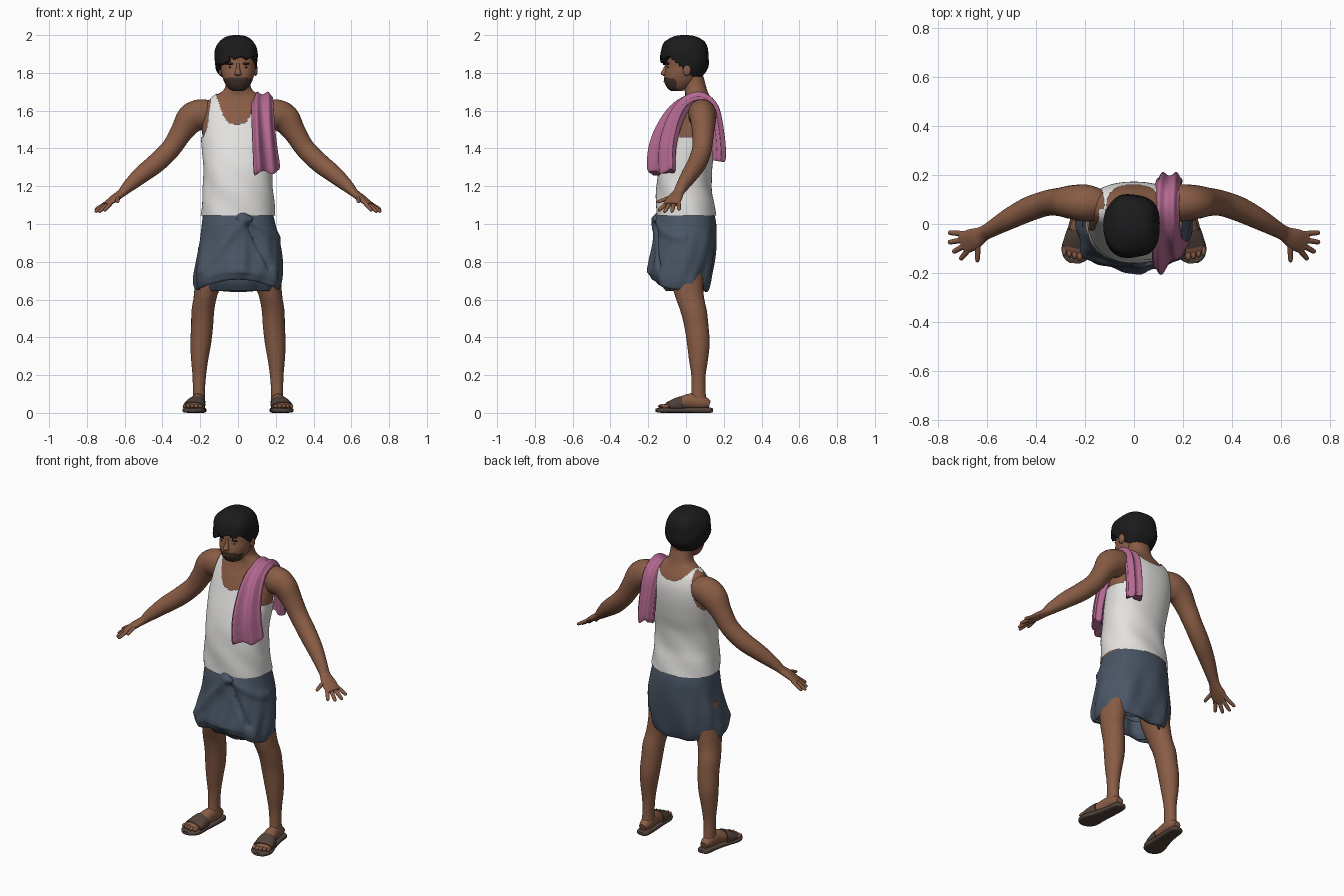
import bpy, bmesh, math
from mathutils import Vector as V


def mat(name, col):
    m = bpy.data.materials.new(name)
    m.diffuse_color = (*col, 1)
    return m


SKIN = mat("brown_skin", (.25, .108, .06))
WHITE = mat("white_cotton", (.77, .76, .74))
BLUE = mat("slate_blue_cloth", (.068, .092, .13))
PINK = mat("pink_cloth", (.45, .14, .28))
BLACK = mat("black_hair", (.011, .011, .012))
BEARD = mat("dark_stubble", (.055, .033, .024))
SOLE = mat("sandal_brown", (.085, .056, .044))


def finish(name, bm, m, angle=50):
    bmesh.ops.recalc_face_normals(bm, faces=bm.faces)
    me = bpy.data.meshes.new(name)
    bm.to_mesh(me)
    bm.free()
    me.materials.append(m)
    me.shade_smooth()
    me.set_sharp_from_angle(angle=math.radians(angle))
    ob = bpy.data.objects.new(name, me)
    bpy.context.collection.objects.link(ob)
    return ob


def dense(rings, k):
    """Smooth interpolation through the given rings."""
    out = []
    for i in range(len(rings) - 1):
        p = [rings[max(0, min(len(rings) - 1, i + j))] for j in (-1, 0, 1, 2)]
        for s in range(k):
            t = s / k
            out.append([.5 * (2 * b + (c - a) * t + (2 * a - 5 * b + 4 * c - d) * t * t
                              + (3 * b - a - 3 * c + d) * t ** 3) for a, b, c, d in zip(*p)])
    return out + [list(rings[-1])]


def loft(name, rings, m, seg=24, sub=4, side=None, n=2, ripple=(0, 0), sx=1, fn=None,
         cap=True, keep=None):
    """Skin rings (x, y, z, a, b); level rings unless a side direction is given."""
    R = dense(rings, sub)
    bm, rows = bmesh.new(), []
    for i, r in enumerate(R):
        c, s, b = V(r[:3]), V((1, 0, 0)), V((0, 1, 0))
        if side:
            t = (V(R[min(i + 1, len(R) - 1)][:3]) - V(R[max(i - 1, 0)][:3])).normalized()
            s = V(side)
            s = (s - t * s.dot(t)).normalized()
            b = t.cross(s)
        row = []
        for j in range(seg):
            u = 2 * math.pi * j / seg
            cu, su = math.cos(u), math.sin(u)
            px = math.copysign(abs(cu) ** (2 / n), cu) * r[3]
            py = math.copysign(abs(su) ** (2 / n), su) * r[4]
            py *= 1 + ripple[0] * math.cos(ripple[1] * u)
            p = c + s * px + b * py
            if fn:
                p = fn(p, u)
            row.append(bm.verts.new((p.x * sx, p.y, p.z)))
        rows.append(row)
    for A, B in zip(rows, rows[1:]):
        for j in range(seg):
            k = (j + 1) % seg
            bm.faces.new((A[j], A[k], B[k], B[j]))
    if cap:
        bm.faces.new(rows[0])
        bm.faces.new(rows[-1])
    if keep:
        bad = [f for f in bm.faces if not keep(f.calc_center_median())]
        bmesh.ops.delete(bm, geom=bad, context='FACES')
    return finish(name, bm, m)


def blob(name, c, r, m, sub=2, n=2, fn=None, keep=None):
    """Rounded ellipsoid, boxier for larger n."""
    bm = bmesh.new()
    bmesh.ops.create_icosphere(bm, subdivisions=sub, radius=1)
    for v in bm.verts:
        d = v.co.normalized()
        d = d / sum(abs(q) ** n for q in d) ** (1 / n)
        p = V((d.x * r[0], d.y * r[1], d.z * r[2]))
        v.co = V(c) + (fn(p) if fn else p)
    if keep:
        bad = [f for f in bm.faces if not keep(f.calc_center_median())]
        bmesh.ops.delete(bm, geom=bad, context='FACES')
    return finish(name, bm, m)


def thicken(ob, t):
    md = ob.modifiers.new("thickness", 'SOLIDIFY')
    md.thickness = t
    md.offset = -1


# Torso and neck
TORSO = [(0, 0, .98, .18, .14), (0, 0, 1.05, .188, .15), (0, -.005, 1.12, .183, .145),
         (0, -.01, 1.2, .177, .138), (0, -.003, 1.3, .176, .134), (0, .02, 1.4, .184, .13),
         (0, .045, 1.5, .19, .118), (0, .06, 1.58, .185, .102), (0, .065, 1.64, .168, .08),
         (0, .06, 1.68, .12, .064), (0, .05, 1.715, .072, .06), (0, .035, 1.78, .064, .058)]
loft("torso", TORSO, SKIN, 48, 4, n=2.2)


# Sleeveless shirt with scooped neck and armholes
def in_shirt(p):
    x = abs(p.x + .005)
    front = p.y < .06
    low = 1.53 if front else 1.625
    neck = low + (1.70 - low) * (x / .112) ** 3
    hole = p.z > 1.46 and x > .185 - .085 * math.sqrt((p.z - 1.46) / .22) * (.55 if front else .8)
    return p.z < neck and not hole and p.z < 1.69


def cloth(p, u):
    w = .0025 * math.sin(5 * u + p.z * 30) * max(0, min(1, (1.4 - p.z) * 4))
    c = V((0, .02, p.z))
    return p + (p - c).normalized() * (w + .002)


loft("shirt", [(x, y, z, a + .006, b + .006) for x, y, z, a, b in
               [(0, 0, 1.045, .189, .15)] + TORSO[2:-1]], WHITE, 144, 10, n=2.2,
     fn=cloth, cap=False, keep=in_shirt)


# Wrapped skirt with folds running from a knot at the waist
def line_bump(p, a, b, w, h):
    a, b, q = V(a), V(b), V((p.x, p.z))
    t = max(0, min(1, (q - a).dot(b - a) / (b - a).length_squared))
    return h * math.exp(-((q - a.lerp(b, t)).length / w) ** 2)


def drape(p, u):
    t = max(0, min(1, (1.03 - p.z) / .35))
    d = .006 * t * math.sin(7 * u + 9 * p.z) + .004 * t * math.sin(12 * u - 14 * p.z)
    if p.y < 0:
        d += line_bump(p, (.03, 1.02), (-.19, .74), .022, .012)
        d += line_bump(p, (.03, 1.04), (.21, .93), .02, .010)
        d += line_bump(p, (.02, 1.03), (.03, .70), .03, .012)
        d -= line_bump(p, (.06, .99), (.17, .76), .014, .018)
    q = p + (p - V((0, 0, p.z))).normalized() * d
    front = max(0, -math.sin(u))
    q.z += t ** 3 * (.045 * front + .01 * math.sin(3 * u))
    return q


skirt = loft("wrapped_skirt", [(0, 0, 1.065, .183, .146), (.003, 0, 1.0, .195, .16),
             (.008, -.003, .9, .213, .163), (.004, -.015, .8, .228, .166),
             (0, -.028, .71, .233, .164), (0, -.03, .665, .226, .152),
             (0, -.03, .65, .216, .142)], BLUE, 128, 8, n=2.3, fn=drape, cap=False)
thicken(skirt, .008)
inner = loft("skirt_inner_layer", [(.01, -.01, .78, .2, .13), (.01, -.01, .7, .2, .125),
             (.01, .0, .645, .185, .1)], BLUE, 64, 5, n=2.3, ripple=(.08, 9), cap=False)
thicken(inner, .008)
blob("waist_knot", (.035, -.16, 1.025), (.045, .018, .022), BLUE)


# Towel over one shoulder
def swing(p, u):
    p.y += max(0, -p.y) * 5 * (p.x - .145)
    p.z += .012 * math.sin(6 * p.x / .1) * (p.z < 1.36)
    return p


loft("shoulder_towel", [(.155, -.125, 1.275, .066, .04), (.152, -.125, 1.3, .07, .046),
     (.143, -.115, 1.4, .066, .045), (.135, -.085, 1.5, .062, .042),
     (.13, -.035, 1.6, .06, .036), (.13, .025, 1.655, .056, .03),
     (.13, .085, 1.662, .054, .03), (.135, .14, 1.61, .054, .03),
     (.14, .165, 1.5, .052, .03), (.145, .175, 1.38, .052, .032),
     (.145, .172, 1.345, .048, .028)], PINK, 64, 6, side=(1, 0, 0), n=2.4,
     ripple=(.3, 6), fn=swing)

# Head with a stubble beard painted on the jaw
head = loft("head", [(0, -.05, 1.705, .028, .03), (0, -.045, 1.717, .05, .052),
            (0, -.03, 1.75, .072, .084), (0, -.02, 1.79, .086, .094),
            (0, -.005, 1.83, .093, .1), (0, 0, 1.87, .096, .1),
            (0, 0, 1.93, .09, .098), (0, 0, 1.975, .05, .06)], SKIN, 72, 6, n=2.15)
head.data.materials.append(BEARD)
for f in head.data.polygons:
    c = f.center
    if c.z < 1.778 - .35 * max(0, abs(c.x) - .04) and c.y < -.05 and c.z > 1.706:
        f.material_index = 1
loft("nose", [(0, -.096, 1.85, .008, .01), (0, -.104, 1.82, .011, .018),
     (0, -.112, 1.797, .019, .022), (0, -.106, 1.784, .014, .014)], SKIN, 16, 4)
blob("mouth", (0, -.112, 1.755), (.024, .007, .005), SKIN)
for s, tag in ((1, "left"), (-1, "right")):
    blob(tag + "_eye", (s * .036, -.094, 1.829), (.014, .005, .005), BLACK)
    blob(tag + "_eyebrow", (s * .038, -.094, 1.848), (.023, .007, .006), BLACK)
    blob(tag + "_ear", (s * .093, .005, 1.815), (.012, .022, .032), SKIN)


# Hair cap, lower at the back than at the brow
def tufts(p):
    k = 1 + .02 * math.sin(40 * p.x + 25 * p.y) + .015 * math.sin(55 * p.z + 30 * p.y)
    return V((p.x * k, p.y * k, p.z if p.z > .09 else p.z * k))


def hairline(p):
    t = max(0, min(1, (p.y + .085) / .125))
    z = 1.88 - .105 * t - (.03 if p.x < -.05 else 0) * (1 - t)
    return p.z > z + .006 * math.sin(p.x * 90)


hair = blob("hair", (-.008, -.008, 1.878), (.114, .128, .122), BLACK, 5, 2.5, tufts, hairline)
thicken(hair, .03)

for s, tag in ((1, "left_"), (-1, "right_")):
    # Arm running into a flat palm, then fingers and thumb
    loft(tag + "arm", [(.12, .08, 1.585, .055, .06), (.19, .085, 1.582, .075, .08),
         (.25, .09, 1.555, .068, .08), (.30, .09, 1.485, .058, .06),
         (.355, .085, 1.40, .052, .053), (.43, .06, 1.325, .05, .052),
         (.51, .02, 1.262, .043, .046), (.58, -.02, 1.2, .033, .033),
         (.615, -.04, 1.165, .031, .022), (.655, -.062, 1.135, .044, .019),
         (.70, -.08, 1.102, .044, .012)], SKIN, 24, 4, side=(.4, .9, 0), sx=s)
    for i, (a, b) in enumerate([((.69, -.04, 1.115), (.757, -.035, 1.075)),
                                ((.695, -.065, 1.107), (.757, -.075, 1.063)),
                                ((.69, -.088, 1.105), (.738, -.115, 1.062)),
                                ((.675, -.105, 1.108), (.708, -.145, 1.07)),
                                ((.635, -.07, 1.145), (.638, -.155, 1.115))]):
        a, b = V(a), V(b)
        loft(tag + ("thumb" if i == 4 else "finger_%d" % (i + 1)),
             [(*a, .012, .011), (*a.lerp(b, .6), .011, .01), (*a.lerp(b, .92), .009, .008),
              (*b, .003, .003)], SKIN, 10, 3, side=(.4, .9, .1), sx=s)
    # Bare leg
    loft(tag + "leg", [(.125, 0, .88, .085, .09), (.15, .005, .72, .076, .086),
         (.172, .018, .62, .062, .076), (.186, .04, .54, .06, .07),
         (.19, .055, .46, .058, .064), (.197, .065, .37, .055, .06),
         (.203, .066, .28, .045, .05), (.205, .066, .2, .036, .038),
         (.207, .066, .12, .032, .037), (.207, .066, .05, .033, .045)], SKIN, 28, 4, sx=s)
    # Foot, toes and sandal
    foot = [(.207, .125, .045, .022, .02), (.207, .085, .055, .034, .037),
            (.213, .02, .06, .037, .042), (.226, -.05, .046, .046, .028),
            (.236, -.1, .036, .05, .016), (.24, -.118, .032, .044, .01)]
    loft(tag + "foot", foot, SKIN, 24, 4, side=(1, 0, 0), sx=s)
    for i in range(5):
        blob(tag + "toe_%d" % (i + 1), (s * (.2 + .021 * i), -.128 + .006 * abs(i - 1), .035),
             (.013 - .001 * i, .022, .011), SKIN)
    loft(tag + "sandal_sole", [(.205, .142, .014, .015, .01), (.205, .125, .014, .036, .014),
         (.21, .05, .014, .042, .014), (.222, -.03, .014, .05, .014),
         (.234, -.1, .014, .061, .014), (.24, -.14, .014, .048, .013),
         (.242, -.16, .014, .02, .009)], SOLE, 28, 5, side=(1, 0, 0), n=3.5, sx=s)
    loft(tag + "sandal_strap", [(.222, -.025, .046, .049, .042), (.227, -.055, .042, .055, .036),
         (.234, -.095, .034, .058, .024)], SOLE, 28, 4, side=(1, 0, 0), n=2.3, sx=s)
